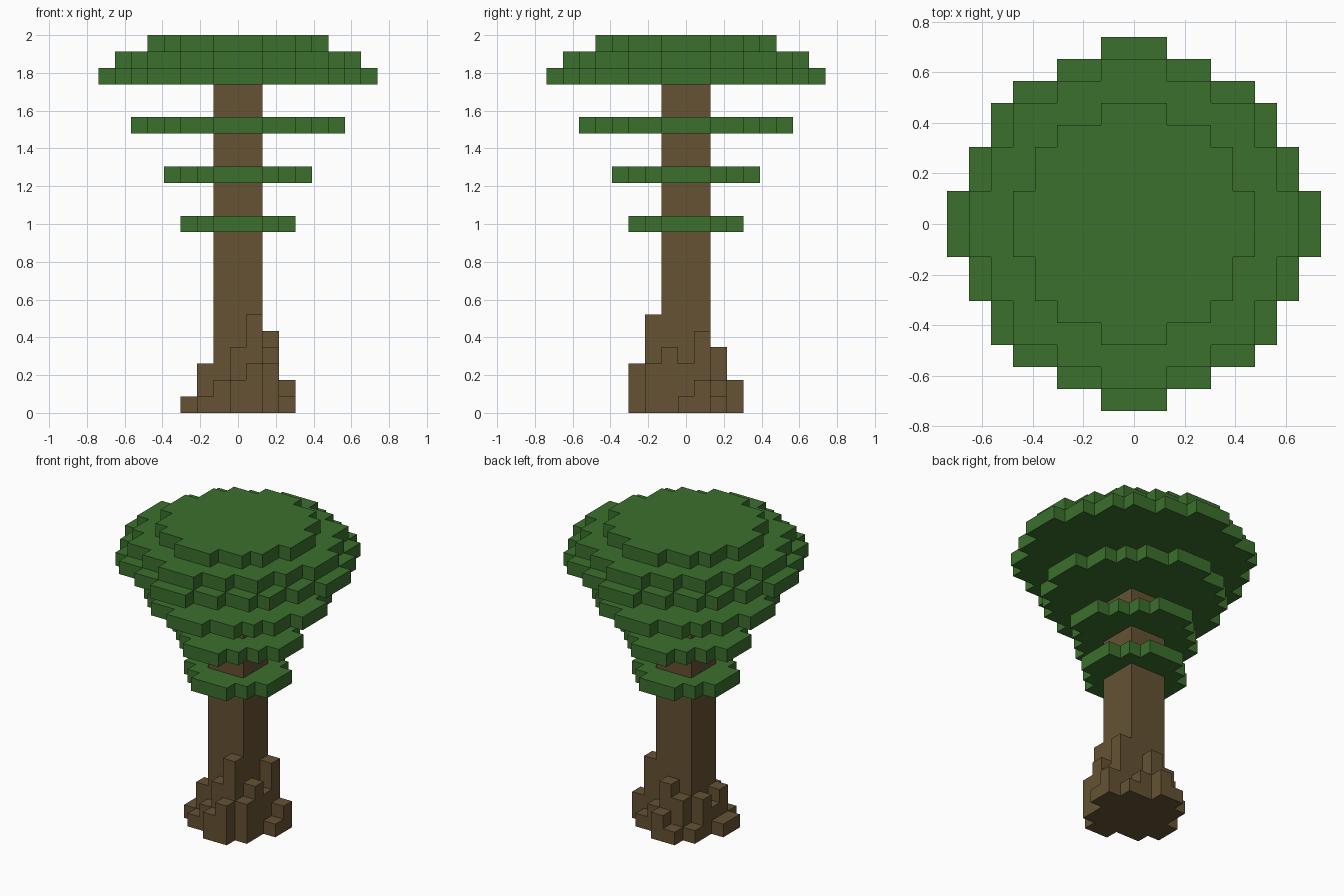
import bpy
import bmesh
from mathutils import Matrix, Vector

cube = bpy.data.objects.get("Cube")
if cube:
    bpy.data.objects.remove(cube, do_unlink=True)

U = 2 / 23  # edge of one block


def make_material(name, rgb):
    mat = bpy.data.materials.new(name)
    mat.use_nodes = True
    mat.diffuse_color = (*rgb, 1)
    mat.node_tree.nodes["Principled BSDF"].inputs["Base Color"].default_value = (*rgb, 1)
    return mat


bark = make_material("bark brown", (0.130, 0.084, 0.034))
leaf = make_material("leaf green", (0.044, 0.162, 0.026))


def make_object(name, bm, mat):
    bmesh.ops.recalc_face_normals(bm, faces=bm.faces)
    mesh = bpy.data.meshes.new(name)
    bm.to_mesh(mesh)
    bm.free()
    mesh.materials.append(mat)
    obj = bpy.data.objects.new(name, mesh)
    bpy.context.collection.objects.link(obj)
    return obj


def add_column(bm, x, y, width, height):
    """Upright box standing on the ground, measured in blocks."""
    place = Matrix.Translation(Vector((x, y, height / 2)) * U)
    size = Matrix.Diagonal((width * U, width * U, height * U, 1))
    bmesh.ops.create_cube(bm, size=1, matrix=place @ size)


def make_leaf_disc(name, layer, half_widths):
    """Stepped round slab, one block thick; half_widths run from the middle row out."""
    quarter = []
    for row, w in enumerate(half_widths):
        following = half_widths[row + 1] if row + 1 < len(half_widths) else None
        if w != following:
            quarter.append((w + 0.5, row + 0.5))
            if following is not None:
                quarter.append((following + 0.5, row + 0.5))
    outline = []
    for turn in range(4):
        outline += quarter
        quarter = [(-y, x) for x, y in quarter]
    bm = bmesh.new()
    base = bm.faces.new([bm.verts.new((x * U, y * U, layer * U)) for x, y in outline])
    top = bmesh.ops.extrude_face_region(bm, geom=[base], use_keep_orig=True)
    verts = [v for v in top["geom"] if isinstance(v, bmesh.types.BMVert)]
    bmesh.ops.translate(bm, verts=verts, vec=(0, 0, U))
    make_object(name, bm, leaf)


# Square trunk
bm = bmesh.new()
add_column(bm, 0, 0, 3, 20)
make_object("trunk", bm, bark)

# Uneven root blocks: position -> height
roots = {
    (1, -2): 6, (0, -2): 4, (-1, -2): 2, (0, -3): 2, (1, -3): 3, (2, -2): 3,
    (2, -1): 4, (2, 0): 3, (2, 1): 5, (3, 0): 1, (3, 1): 2, (2, 2): 1,
    (1, 2): 2, (0, 2): 4, (-1, 2): 3, (0, 3): 2, (-1, 3): 1, (-2, 2): 1,
    (-2, 1): 3, (-2, 0): 2, (-2, -1): 3, (-3, 0): 1, (-3, -1): 1, (-2, -2): 1,
}
bm = bmesh.new()
for (x, y), height in roots.items():
    add_column(bm, x, y, 1, height)
make_object("roots", bm, bark)

# Separate leaf tiers, then the three-layer crown
make_leaf_disc("lower_leaf_tier", 11, [3, 3, 2, 1])
make_leaf_disc("middle_leaf_tier", 14, [4, 4, 3, 2, 1])
make_leaf_disc("upper_leaf_tier", 17, [6, 6, 5, 5, 4, 3, 1])
make_leaf_disc("crown_base", 20, [8, 8, 7, 7, 6, 6, 5, 3, 1])
make_leaf_disc("crown_middle", 21, [7, 7, 6, 6, 5, 5, 3, 1])
make_leaf_disc("crown_top", 22, [5, 5, 4, 4, 3, 1])
